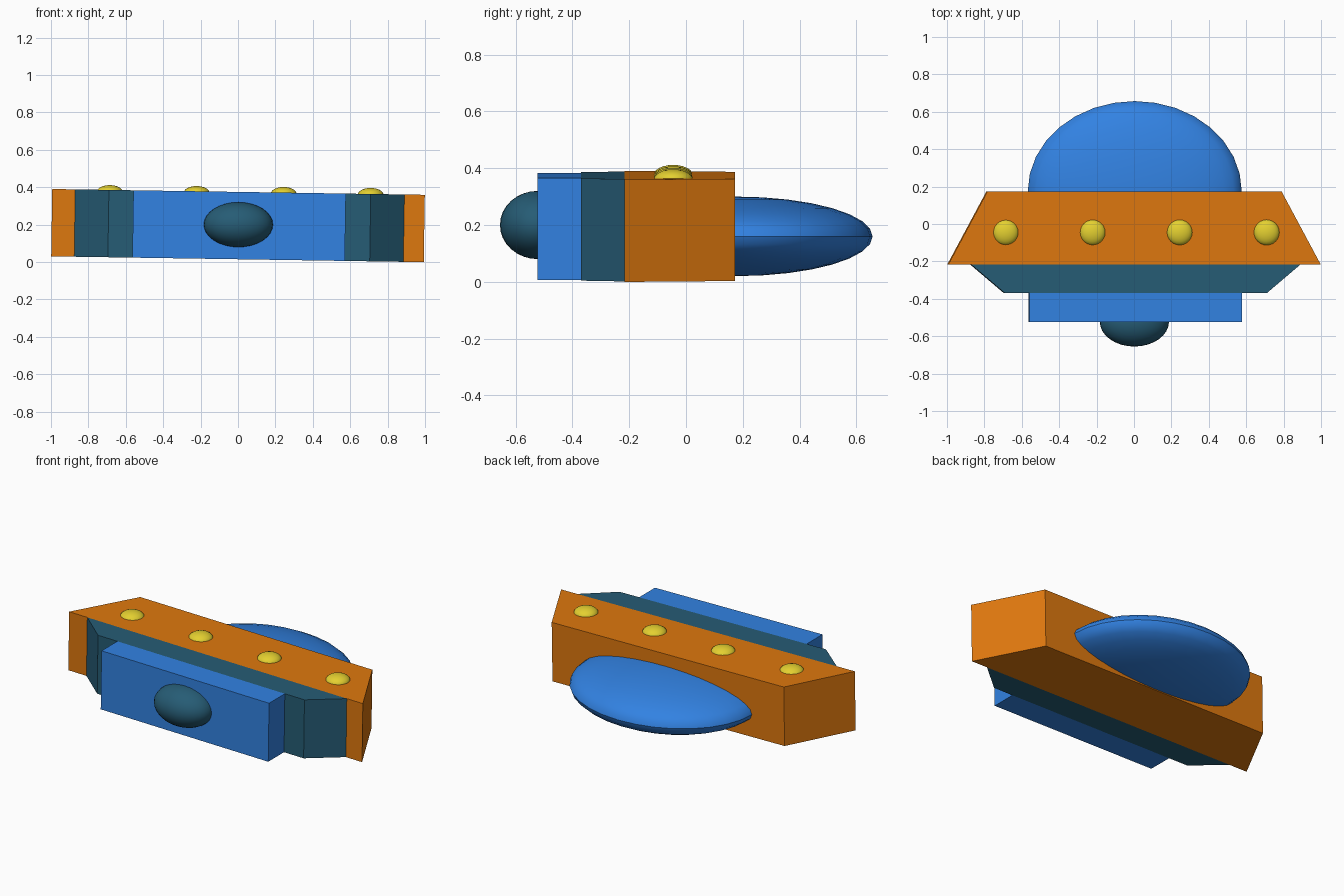
import bpy, bmesh, math

if "Cube" in bpy.data.objects:
    bpy.data.objects.remove(bpy.data.objects["Cube"])


def material(name, r, g, b):
    def lin(c):
        c /= 255
        return c / 12.92 if c <= 0.04045 else ((c + 0.055) / 1.055) ** 2.4
    m = bpy.data.materials.new(name)
    m.diffuse_color = (lin(r), lin(g), lin(b), 1)
    m.use_nodes = True
    m.node_tree.nodes["Principled BSDF"].inputs["Base Color"].default_value = m.diffuse_color
    return m


orange = material("orange", 222, 120, 14)
blue = material("blue", 50, 130, 226)
teal = material("dark teal", 38, 92, 117)
yellow = material("yellow", 228, 208, 48)

TILT = 0.0155      # the whole slab leans slightly down to the right
HALF = 0.18        # half thickness of the slab
MID = 0.195        # mid height of the slab


def slab(name, mat, cx, y0, half0, y1, half1):
    """Trapezoid plate: half widths half0 at y0 and half1 at y1."""
    bm = bmesh.new()
    outline = [(cx - half0, y0), (cx + half0, y0), (cx + half1, y1), (cx - half1, y1)]
    face = bm.faces.new([bm.verts.new((x, y, -HALF)) for x, y in outline])
    ext = bmesh.ops.extrude_face_region(bm, geom=[face])
    top = [v for v in ext["geom"] if isinstance(v, bmesh.types.BMVert)]
    bmesh.ops.translate(bm, verts=top, vec=(0, 0, 2 * HALF))
    bmesh.ops.recalc_face_normals(bm, faces=bm.faces)
    me = bpy.data.meshes.new(name)
    bm.to_mesh(me)
    bm.free()
    ob = bpy.data.objects.new(name, me)
    bpy.context.collection.objects.link(ob)
    ob.location.z = MID
    ob.rotation_euler.y = TILT
    me.materials.append(mat)


def ellipsoid(name, mat, loc, radii, segments=32, rings=16):
    bpy.ops.mesh.primitive_uv_sphere_add(segments=segments, ring_count=rings, radius=1, location=loc)
    ob = bpy.context.object
    ob.name = name
    ob.scale = radii
    bpy.ops.object.transform_apply(location=False, rotation=False, scale=True)
    bpy.ops.object.shade_smooth_by_angle(angle=math.radians(30))
    ob.data.materials.append(mat)


# Stepped body
slab("main_rim", orange, 0, -0.217, 0.996, 0.173, 0.787)
slab("lower_step", teal, 0.007, -0.37, 0.70, -0.217, 0.88)
slab("base_block", blue, 0.006, -0.523, 0.568, -0.37, 0.568)

# Dome and bottom knob
ellipsoid("dome", blue, (0.004, 0.175, 0.16), (0.572, 0.482, 0.14))
ellipsoid("bottom_knob", teal, (0.002, -0.522, 0.20), (0.185, 0.133, 0.12))

# Row of lights on the rim
for i in range(4):
    x = -0.686 + i * 0.465
    ellipsoid(f"rim_light_{i + 1}", yellow, (x, -0.045, 0.368 - 0.011 * x),
              (0.069, 0.069, 0.036), 24, 12)
